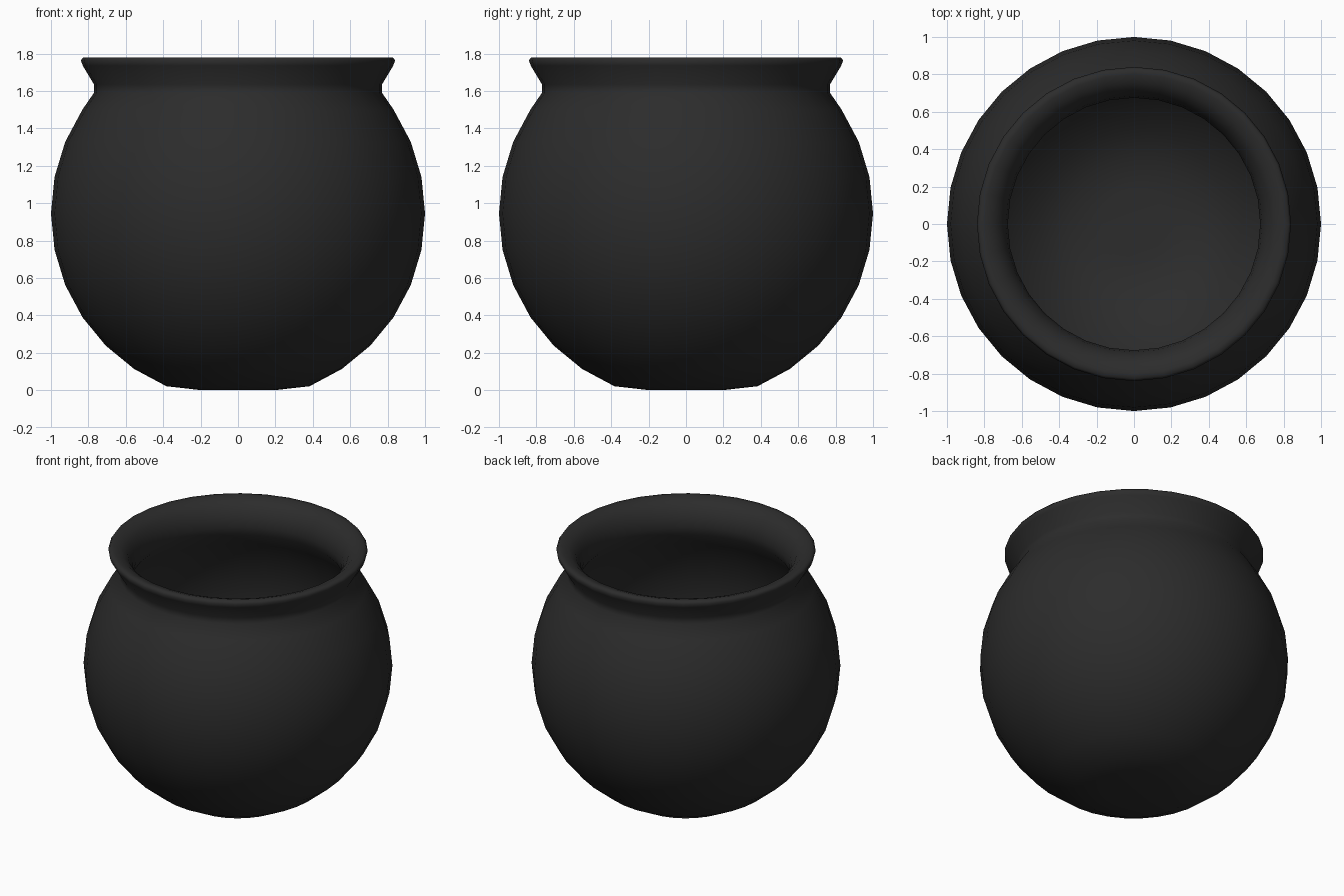
import bpy, bmesh, math

if "Cube" in bpy.data.objects:
    bpy.data.objects.remove(bpy.data.objects["Cube"])

SEG = 32
CZ = 0.945   # height of the sphere centre


def arc(radius, first, last, floor):
    """Ring points of a 16-ring sphere, flattened at the floor height."""
    pts = []
    step = 1 if last > first else -1
    for i in range(first, last + step, step):
        a = math.pi * i / 16
        pts.append((radius * math.sin(a), max(floor, CZ - radius * math.cos(a))))
    return pts


def lathe(name, profile, mat):
    bm = bmesh.new()
    verts = [bm.verts.new((r, 0, z)) for r, z in profile]
    edges = [bm.edges.new(p) for p in zip(verts, verts[1:])]
    bmesh.ops.spin(bm, geom=verts + edges, cent=(0, 0, 0), axis=(0, 0, 1),
                   angle=math.tau, steps=SEG, use_duplicate=False)
    bmesh.ops.remove_doubles(bm, verts=bm.verts, dist=0.0005)
    bmesh.ops.recalc_face_normals(bm, faces=bm.faces)
    me = bpy.data.meshes.new(name)
    bm.to_mesh(me)
    bm.free()
    me.materials.append(mat)
    me.shade_smooth()
    ob = bpy.data.objects.new(name, me)
    bpy.context.collection.objects.link(ob)
    return ob


iron = bpy.data.materials.new("black_iron")
iron.diffuse_color = (0.025, 0.025, 0.025, 1)
iron.use_nodes = True
iron.node_tree.nodes["Principled BSDF"].inputs["Base Color"].default_value = iron.diffuse_color

# Round outer body, flared lip, then the inner wall down to the floor
outer = arc(1.0, 0, 11, 0.0)
lip = [(0.77, 1.59), (0.77, 1.635), (0.83, 1.735), (0.84, 1.763), (0.828, 1.78),
       (0.80, 1.78), (0.755, 1.765), (0.715, 1.73), (0.685, 1.67), (0.675, 1.61), (0.685, 1.55)]
inner = arc(0.91, 11, 0, 0.09)
lathe("cauldron", outer + lip + inner, iron)
